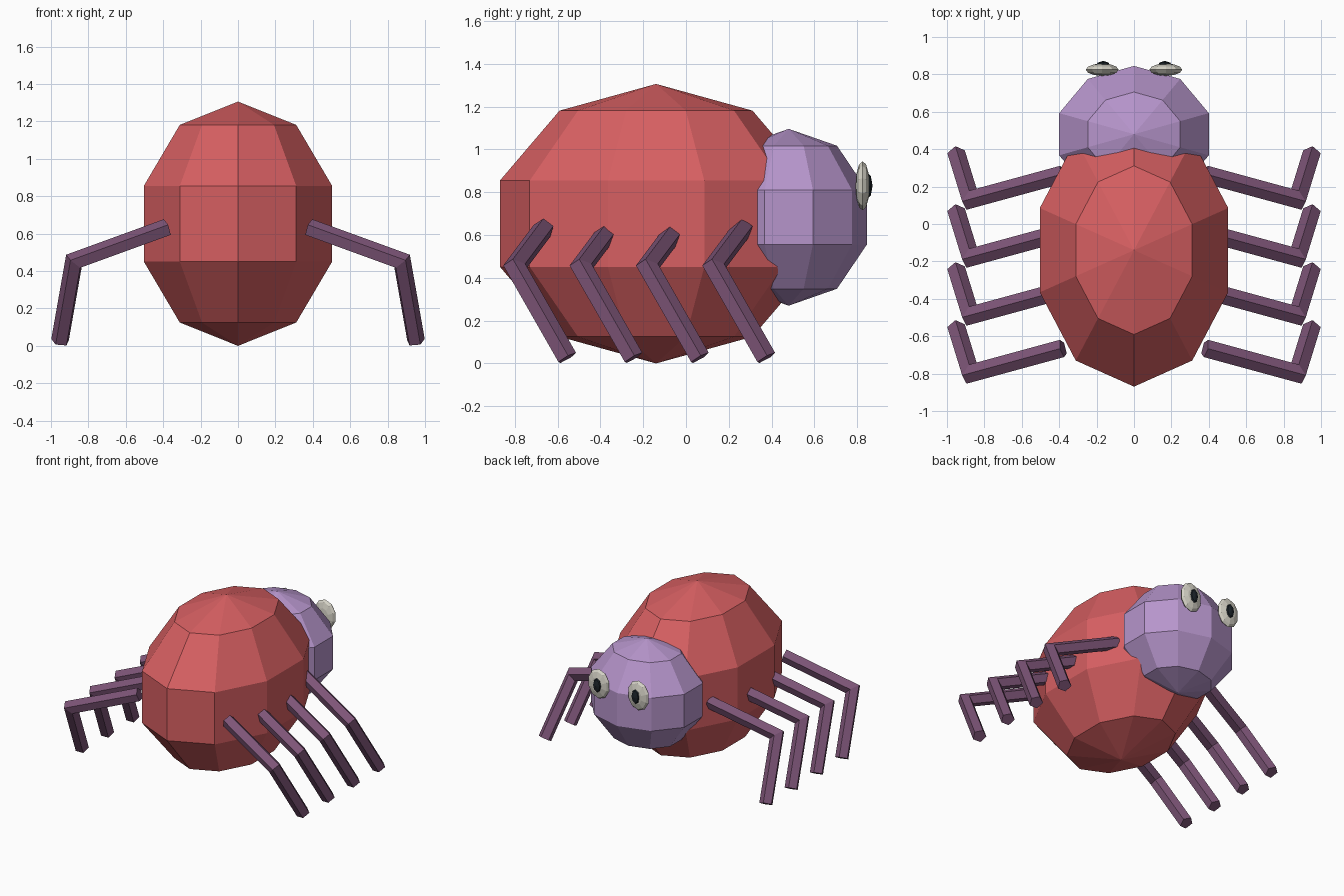
import bpy, bmesh, math
from mathutils import Vector, Matrix

cube = bpy.data.objects.get("Cube")
if cube:
    bpy.data.objects.remove(cube, do_unlink=True)


def material(name, rgb):
    mat = bpy.data.materials.new(name)
    mat.use_nodes = True
    mat.diffuse_color = (*rgb, 1)
    mat.node_tree.nodes["Principled BSDF"].inputs["Base Color"].default_value = (*rgb, 1)
    return mat


RED = material("body red", (0.68, 0.115, 0.122))
LILAC = material("head lilac", (0.47, 0.30, 0.60))
PLUM = material("leg plum", (0.205, 0.09, 0.185))
WHITE = material("eye white", (0.66, 0.64, 0.56))
BLACK = material("pupil black", (0.011, 0.017, 0.022))


def finish(bm, name, mat):
    bmesh.ops.recalc_face_normals(bm, faces=bm.faces)
    mesh = bpy.data.meshes.new(name)
    bm.to_mesh(mesh)
    bm.free()
    mesh.materials.append(mat)
    obj = bpy.data.objects.new(name, mesh)
    bpy.context.scene.collection.objects.link(obj)
    return obj


def ball(name, mat, centre, size, segments=10, rings=5, facing=False):
    """Faceted ellipsoid with a corner at each end of y; facing lays its pole along y."""
    bm = bmesh.new()
    loops = []
    for r in range(1, rings):
        a = math.pi * r / rings
        loops.append([bm.verts.new((math.sin(a) * math.sin(t), math.sin(a) * math.cos(t), math.cos(a)))
                      for t in (math.tau * s / segments for s in range(segments))])
    top, bottom = bm.verts.new((0, 0, 1)), bm.verts.new((0, 0, -1))
    for s in range(segments):
        n = (s + 1) % segments
        bm.faces.new((top, loops[0][s], loops[0][n]))
        bm.faces.new((bottom, loops[-1][n], loops[-1][s]))
        for a, b in zip(loops, loops[1:]):
            bm.faces.new((a[s], b[s], b[n], a[n]))
    if facing:
        bmesh.ops.rotate(bm, verts=bm.verts, matrix=Matrix.Rotation(math.pi / 2, 3, 'X'))
    bmesh.ops.scale(bm, verts=bm.verts, vec=size)
    bmesh.ops.translate(bm, verts=bm.verts, vec=centre)
    return finish(bm, name, mat)


def leg(name, points, radius=0.05, sides=5):
    """Bent prism with a mitred knee."""
    hip, knee, foot = (Vector(p) for p in points)
    d1, d2 = (knee - hip).normalized(), (foot - knee).normalized()
    side = d1.cross(d2).normalized()
    up = side.cross(d1)
    ring = [hip + radius * (math.cos(t) * up + math.sin(t) * side)
            for t in (math.tau * s / sides for s in range(sides))]
    bm = bmesh.new()
    loops = [[bm.verts.new(p) for p in ring]]
    for d, origin, normal in ((d1, knee, d1 + d2), (d2, foot, d2)):
        ring = [p + d * ((origin - p).dot(normal) / d.dot(normal)) for p in ring]
        loops.append([bm.verts.new(p) for p in ring])
    for a, b in zip(loops, loops[1:]):
        for s in range(sides):
            n = (s + 1) % sides
            bm.faces.new((a[s], a[n], b[n], b[s]))
    bm.faces.new(loops[0])
    bm.faces.new(loops[-1])
    return finish(bm, name, PLUM)


# Body and head
ball("body", RED, (0, -0.14, 0.653), (0.557, 0.767, 0.653))
ball("head", LILAC, (0, 0.48, 0.683), (0.442, 0.384, 0.413))

for label, sx in (("left", 1), ("right", -1)):
    # Eyes
    ball(f"{label}_eye", WHITE, (sx * 0.17, 0.825, 0.83), (0.092, 0.033, 0.115), rings=6, facing=True)
    ball(f"{label}_pupil", BLACK, (sx * 0.165, 0.842, 0.83), (0.04, 0.03, 0.066),
         segments=8, rings=4, facing=True)
    # Four equal legs per side
    for i in range(4):
        y = 0.31 * i
        leg(f"{label}_leg_{i + 1}", ((sx * 0.38, y - 0.665, 0.63),
                                     (sx * 0.875, y - 0.80, 0.45),
                                     (sx * 0.95, y - 0.557, 0.025)))
